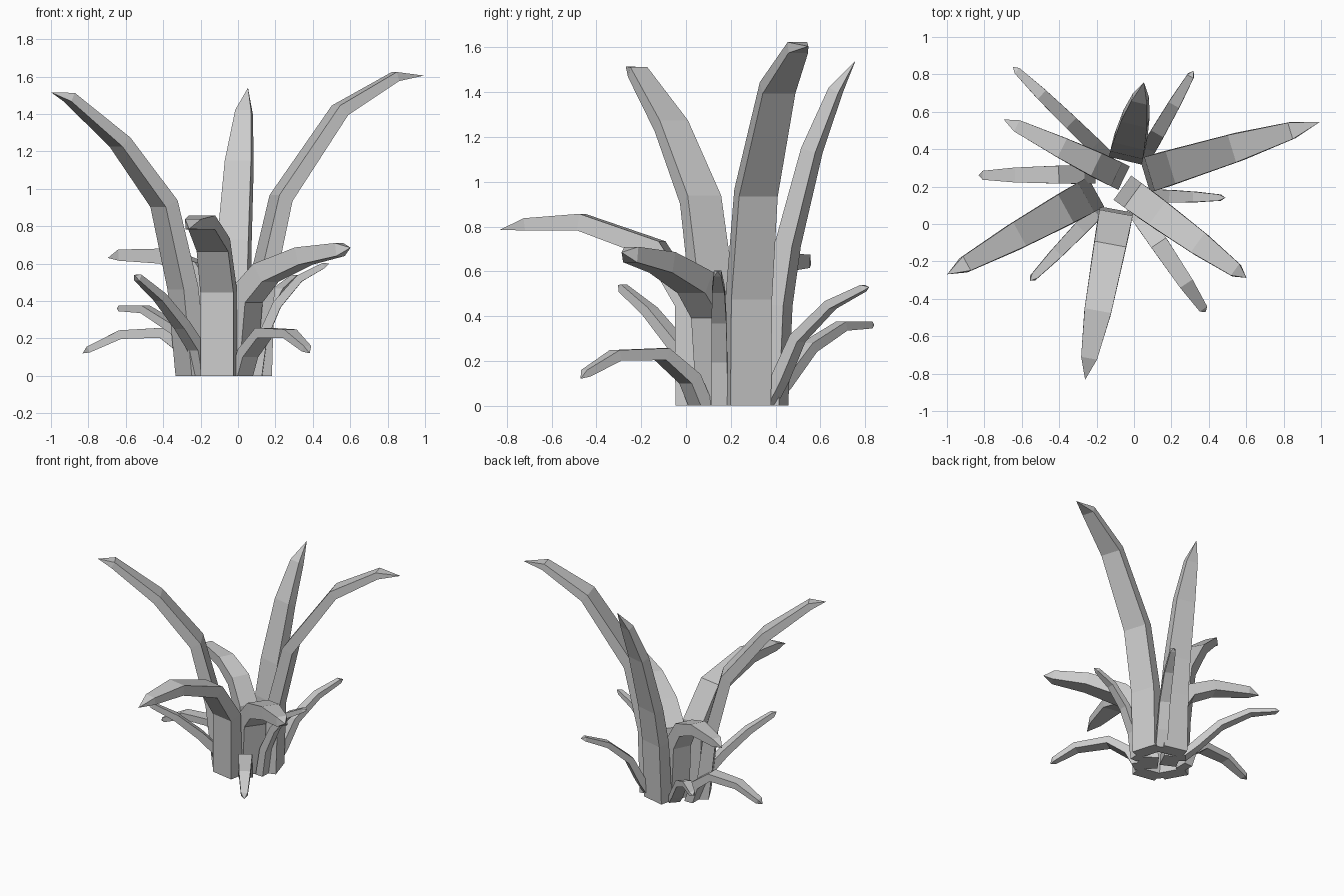
import bpy
import bmesh
from math import cos, sin, radians
from mathutils import Vector

cube = bpy.data.objects.get("Cube")
if cube:
    bpy.data.objects.remove(cube, do_unlink=True)

CENTER = Vector((-0.07, 0.2, 0))

leaf_grey = bpy.data.materials.new("leaf_grey")
leaf_grey.use_nodes = True
grey = (0.6, 0.6, 0.6, 1)
leaf_grey.diffuse_color = grey
leaf_grey.node_tree.nodes["Principled BSDF"].inputs["Base Color"].default_value = grey

# How a leaf narrows and thins from its foot to its last ring
WIDTH_TAPER = (1, 1, 0.95, 0.8, 0.48)
THICK_TAPER = (1, 0.9, 0.8, 0.68, 0.5)


def leaf(name, angle, shift, width, thick, path):
    """Rectangular blade swept along (radius, height) points, ending in a point;
    shift slides the whole blade sideways."""
    out = Vector((cos(radians(angle)), sin(radians(angle)), 0))
    side = Vector((-out.y, out.x, 0))
    up = Vector((0, 0, 1))
    points = [CENTER + side * shift + out * r + up * z for r, z in path]
    bm = bmesh.new()
    rings = []
    for i, point in enumerate(points[:-1]):
        # The foot is cut level; other rings stand square to the path
        along = up if i == 0 else (
            (points[i + 1] - point).normalized() + (point - points[i - 1]).normalized()
        ).normalized()
        half_w = side * width * WIDTH_TAPER[i] / 2
        half_t = side.cross(along) * thick * THICK_TAPER[i] / 2
        corners = (half_w + half_t, half_t - half_w, -half_w - half_t, half_w - half_t)
        rings.append([bm.verts.new(point + c) for c in corners])
    tip = bm.verts.new(points[-1])
    for k in range(4):
        n = (k + 1) % 4
        for low, high in zip(rings, rings[1:]):
            bm.faces.new((low[k], low[n], high[n], high[k]))
        bm.faces.new((rings[-1][k], rings[-1][n], tip))
    bm.faces.new(rings[0])
    bmesh.ops.recalc_face_normals(bm, faces=bm.faces)
    mesh = bpy.data.meshes.new(name)
    bm.to_mesh(mesh)
    bm.free()
    mesh.materials.append(leaf_grey)
    obj = bpy.data.objects.new(name, mesh)
    bpy.context.collection.objects.link(obj)


# Tall upright leaves
leaf("tall_leaf_left", 17, 0.02, 0.19, 0.1,
     [(0.19, 0), (0.21, 0.48), (0.32, 0.95), (0.65, 1.42), (0.96, 1.6), (1.12, 1.605)])
leaf("tall_leaf_right", 209, -0.04, 0.18, 0.1,
     [(0.18, 0), (0.235, 0.47), (0.35, 0.92), (0.62, 1.25), (0.93, 1.49), (1.04, 1.515)])
leaf("tall_leaf_back", 76.5, 0.01, 0.18, 0.1,
     [(0.19, 0), (0.215, 0.45), (0.26, 0.72), (0.37, 1.14), (0.48, 1.41), (0.57, 1.54)])

# Broad arching leaves
leaf("arching_leaf_front", 259.5, 0, 0.18, 0.11,
     [(0.18, 0), (0.19, 0.46), (0.34, 0.7), (0.68, 0.82), (0.93, 0.81), (1.05, 0.785)])
leaf("arching_leaf_left", -36, 0, 0.16, 0.14,
     [(0.08, 0), (0.135, 0.42), (0.27, 0.55), (0.52, 0.64), (0.76, 0.675), (0.83, 0.685)])
leaf("arching_leaf_right", 154, -0.048, 0.14, 0.12,
     [(0.065, 0), (0.1, 0.42), (0.2, 0.57), (0.38, 0.64), (0.64, 0.645), (0.72, 0.63)])

# Small outer leaves with blunt ends
leaf("small_leaf_left", -1.5, -0.045, 0.07, 0.06,
     [(0.17, 0), (0.2, 0.2), (0.28, 0.38), (0.4, 0.52), (0.53, 0.59), (0.56, 0.6)])
leaf("small_leaf_front_left", -56, 0, 0.1, 0.07,
     [(0.16, 0), (0.22, 0.12), (0.37, 0.23), (0.62, 0.225), (0.78, 0.145), (0.81, 0.12)])
leaf("small_leaf_front_right", 226, 0, 0.08, 0.07,
     [(0.18, 0), (0.22, 0.15), (0.33, 0.27), (0.5, 0.42), (0.67, 0.525), (0.7, 0.54)])
leaf("small_leaf_right", 180.5, -0.067, 0.1, 0.07,
     [(0.17, 0), (0.22, 0.14), (0.34, 0.23), (0.56, 0.22), (0.73, 0.14), (0.76, 0.12)])
leaf("small_leaf_back_right", 136, -0.06, 0.08, 0.06,
     [(0.16, 0), (0.27, 0.1), (0.44, 0.26), (0.65, 0.355), (0.83, 0.36), (0.86, 0.36)])
leaf("small_leaf_back_left", 60, -0.027, 0.08, 0.06,
     [(0.2, 0), (0.27, 0.12), (0.36, 0.3), (0.53, 0.45), (0.7, 0.525), (0.73, 0.53)])
